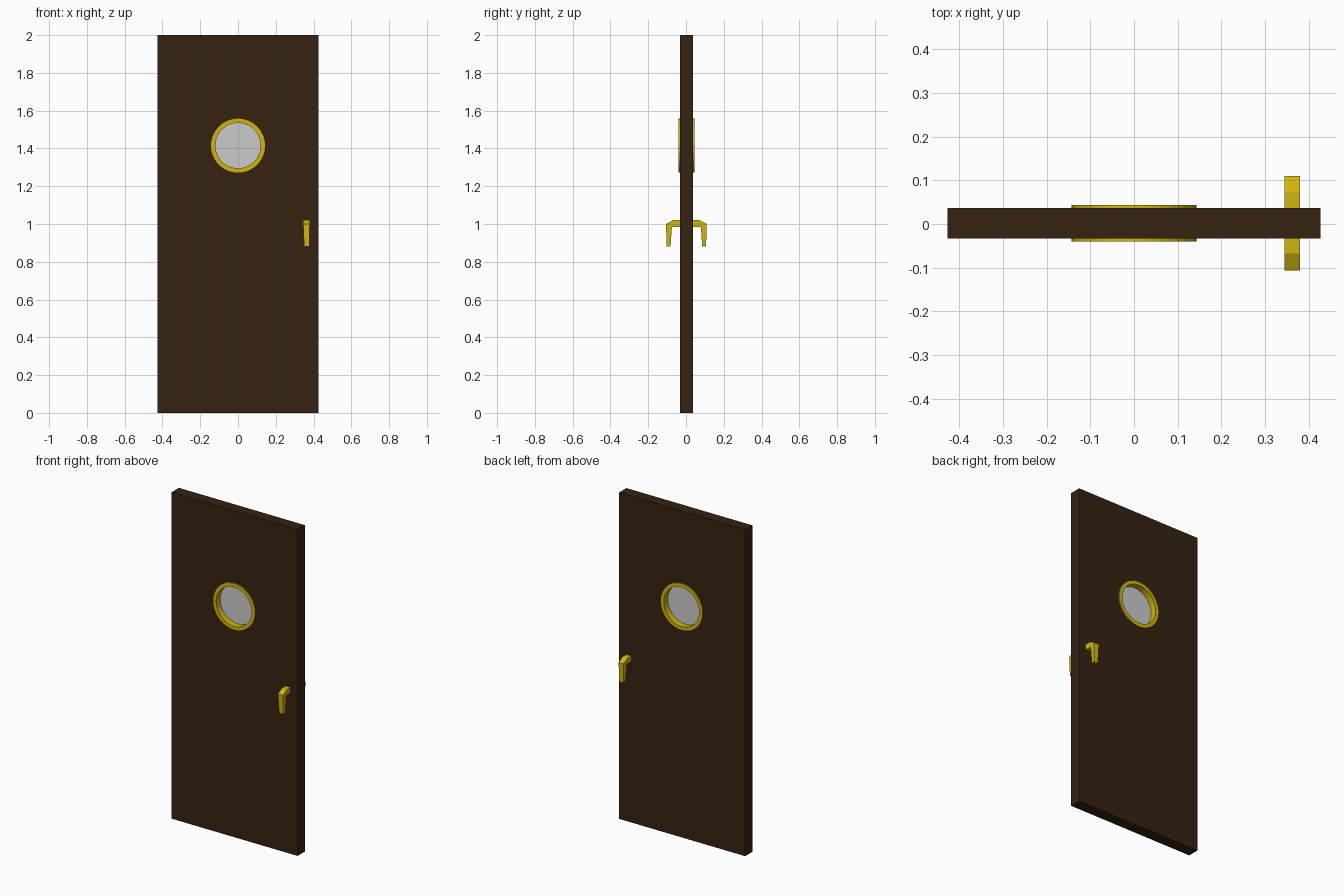
import bpy, bmesh, math
from mathutils import Vector

old = bpy.data.objects.get("Cube")
if old:
    bpy.data.objects.remove(old, do_unlink=True)


def material(name, rgb):
    m = bpy.data.materials.new(name)
    m.use_nodes = True
    m.diffuse_color = (*rgb, 1)
    m.node_tree.nodes["Principled BSDF"].inputs["Base Color"].default_value = (*rgb, 1)
    return m


wood = material("dark brown wood", (0.036, 0.016, 0.005))
brass = material("yellow brass", (0.63, 0.46, 0.005))
glass = material("pale grey glass", (0.6, 0.6, 0.6))

MID_Y, PORT_Z, SIDES = 0.002, 1.415, 48


def add_object(name, bm, mat):
    bmesh.ops.recalc_face_normals(bm, faces=bm.faces)
    mesh = bpy.data.meshes.new(name)
    bm.to_mesh(mesh)
    bm.free()
    mesh.materials.append(mat)
    obj = bpy.data.objects.new(name, mesh)
    bpy.context.collection.objects.link(obj)
    return obj


def lathe(name, profile, mat, closed):
    """Spin (radius, depth) points around the porthole axis."""
    bm = bmesh.new()
    rings = []
    for r, y in profile:
        rings.append([bm.verts.new((r * math.cos(a), MID_Y + y, PORT_Z + r * math.sin(a)))
                      for a in (math.tau * i / SIDES for i in range(SIDES))])
    pairs = list(zip(rings, rings[1:]))
    if closed:
        pairs.append((rings[-1], rings[0]))
    else:
        bm.faces.new(rings[0])
        bm.faces.new(rings[-1])
    for a, b in pairs:
        for i in range(SIDES):
            j = (i + 1) % SIDES
            bm.faces.new((a[i], a[j], b[j], b[i]))
    return add_object(name, bm, mat)


# Door slab with a round opening
bm = bmesh.new()
bmesh.ops.create_cube(bm, size=1)
for v in bm.verts:
    v.co = Vector((v.co.x * 0.854, MID_Y + v.co.y * 0.07, 1 + v.co.z * 2))
door = add_object("door_slab", bm, wood)
cutter = lathe("opening_cutter", [(0.13, -0.1), (0.13, 0.1)], wood, False)
cutter.hide_render = True
cut = door.modifiers.new("opening", "BOOLEAN")
cut.operation = "DIFFERENCE"
cut.solver = "EXACT"
cut.object = cutter
bpy.context.view_layer.objects.active = door
bpy.ops.object.modifier_apply(modifier=cut.name)
bpy.data.objects.remove(cutter, do_unlink=True)

# Porthole frame and pane
lathe("porthole_frame", [(0.143, -0.042), (0.143, 0.042), (0.12, 0.042), (0.12, -0.042)], brass, True)
lathe("porthole_glass", [(0.122, -0.003), (0.122, 0.003)], glass, False)

# Bent lever handles: each station is outer (y, z), inner (y, z), left and right x
STATIONS = [((0.0, 1.02), (0.0, 0.985), 0.345, 0.38),
            ((0.07, 1.02), (0.075, 0.985), 0.345, 0.38),
            ((0.108, 1.0), (0.077, 0.98), 0.345, 0.38),
            ((0.104, 0.88), (0.084, 0.88), 0.35, 0.378)]
for name, side in (("front_handle", -1), ("back_handle", 1)):
    bm = bmesh.new()
    loops = []
    for outer, inner, x0, x1 in STATIONS:
        corners = ((x0, outer), (x1, outer), (x1, inner), (x0, inner))
        loops.append([bm.verts.new((x, MID_Y + side * y, z)) for x, (y, z) in corners])
    bm.faces.new(loops[0])
    bm.faces.new(loops[-1])
    for a, b in zip(loops, loops[1:]):
        for i in range(4):
            j = (i + 1) % 4
            bm.faces.new((a[i], a[j], b[j], b[i]))
    add_object(name, bm, brass)
